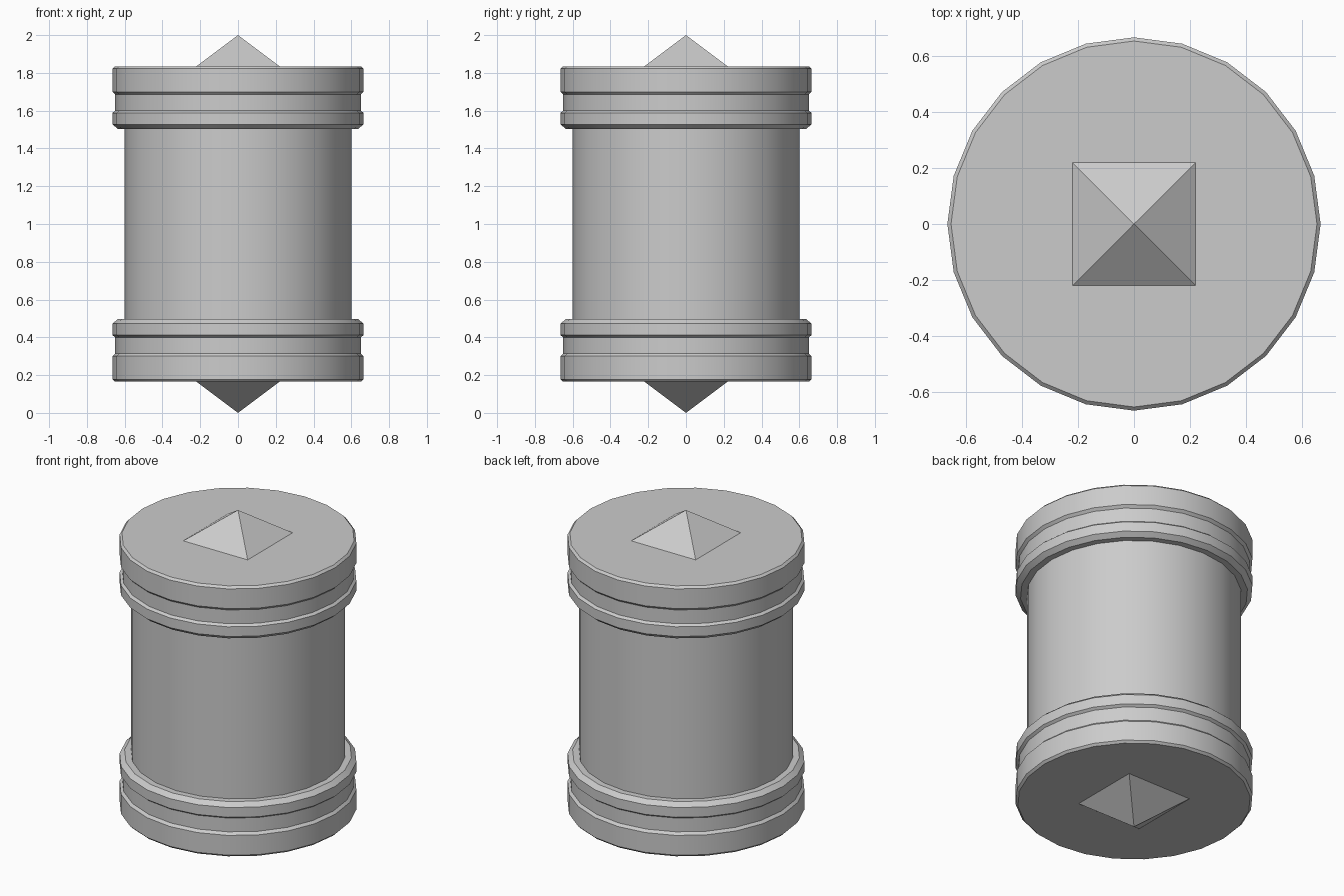
import bpy, bmesh, math

if "Cube" in bpy.data.objects:
    bpy.data.objects.remove(bpy.data.objects["Cube"])

SIDES = 24


def finish(bm, name, smooth):
    bmesh.ops.recalc_face_normals(bm, faces=bm.faces)
    mesh = bpy.data.meshes.new(name)
    bm.to_mesh(mesh)
    bm.free()
    obj = bpy.data.objects.new(name, mesh)
    bpy.context.collection.objects.link(obj)
    if smooth:
        bpy.ops.object.select_all(action='DESELECT')
        obj.select_set(True)
        bpy.context.view_layer.objects.active = obj
        bpy.ops.object.shade_smooth_by_angle(angle=math.radians(30))
    return obj


def lathe(name, profile, mirror=False):
    """Revolve (radius, z) points about z; mirror flips them about z = 1."""
    bm = bmesh.new()
    rings = []
    for r, z in profile:
        z = 2 - z if mirror else z
        rings.append([bm.verts.new((r * math.cos(2 * math.pi * i / SIDES),
                                    r * math.sin(2 * math.pi * i / SIDES), z))
                      for i in range(SIDES)])
    for a, b in zip(rings, rings[1:]):
        for i in range(SIDES):
            j = (i + 1) % SIDES
            bm.faces.new((a[i], a[j], b[j], b[i]))
    bm.faces.new(rings[0])
    bm.faces.new(rings[-1])
    return finish(bm, name, True)


def pyramid(name, base_z, tip_z, half=0.22):
    bm = bmesh.new()
    base = [bm.verts.new((x * half, y * half, base_z))
            for x, y in ((-1, -1), (1, -1), (1, 1), (-1, 1))]
    tip = bm.verts.new((0, 0, tip_z))
    bm.faces.new(base)
    for i in range(4):
        bm.faces.new((base[i], base[(i + 1) % 4], tip))
    return finish(bm, name, False)


# Central drum
lathe("drum_body", [(0.6, 0.495), (0.6, 1.505)])

# Grooved end caps, mirrored top and bottom
cap = [(0.6, 1.504), (0.637, 1.504), (0.665, 1.528), (0.665, 1.588),
       (0.65, 1.60), (0.65, 1.685), (0.665, 1.70), (0.665, 1.822),
       (0.652, 1.835)]
lathe("top_cap", cap)
lathe("bottom_cap", cap, mirror=True)

# Pointed studs at both ends
pyramid("top_point", 1.835, 2.0)
pyramid("bottom_point", 0.165, 0.0)
